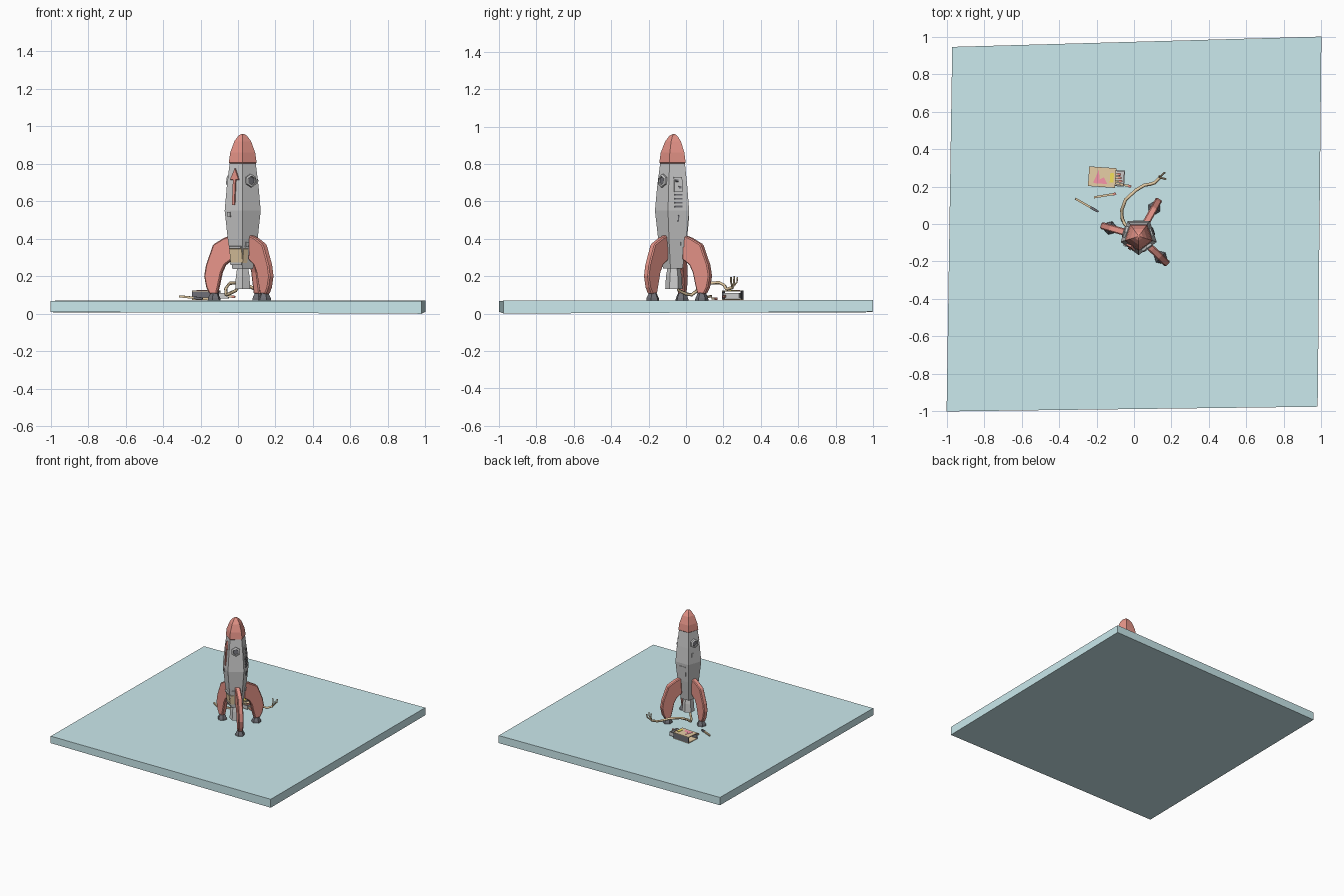
import bpy, bmesh, math
from mathutils import Matrix, Vector

if "Cube" in bpy.data.objects:
    bpy.data.objects.remove(bpy.data.objects["Cube"])

CX, CY = 0.025, -0.065
BODY = [(0.058, 0.24), (0.084, 0.40), (0.101, 0.55), (0.089, 0.68), (0.073, 0.805)]


def mat(name, r, g, b):
    m = bpy.data.materials.new(name)
    m.diffuse_color = (r, g, b, 1)
    m.use_nodes = True
    m.node_tree.nodes["Principled BSDF"].inputs["Base Color"].default_value = m.diffuse_color
    return m


RED = mat("red", 0.80, 0.30, 0.25)
BLUE = mat("pale_blue", 0.60, 0.82, 0.85)
TAN = mat("tan", 0.80, 0.62, 0.38)
DARK = mat("dark", 0.16, 0.16, 0.18)
PINK = mat("pink", 0.95, 0.30, 0.40)
YELLOW = mat("yellow", 0.90, 0.75, 0.10)
PALE = mat("pale", 0.80, 0.80, 0.80)


def make(name, verts, faces, material=None, matrix=None):
    me = bpy.data.meshes.new(name)
    me.from_pydata(verts, [], faces)
    bm = bmesh.new()
    bm.from_mesh(me)
    bmesh.ops.recalc_face_normals(bm, faces=bm.faces)
    bm.to_mesh(me)
    bm.free()
    ob = bpy.data.objects.new(name, me)
    bpy.context.collection.objects.link(ob)
    if matrix:
        ob.matrix_world = matrix
    if material:
        me.materials.append(material)
    return ob


def lathe(name, profile, n, material=None, matrix=None, phase=-90):
    """Faceted closed solid of revolution from (radius, height) rings."""
    verts, faces = [], []
    for r, z in profile:
        for k in range(n):
            a = math.radians(phase + 360 * k / n)
            verts.append((r * math.cos(a), r * math.sin(a), z))
    for i in range(len(profile) - 1):
        for k in range(n):
            k2 = (k + 1) % n
            faces.append((i * n + k, i * n + k2, i * n + n + k2, i * n + n + k))
    faces += [tuple(range(n)), tuple(range(len(verts) - n, len(verts)))]
    return make(name, verts, faces, material, matrix)


def prism(name, outline, depth, material=None, matrix=None, base=0.0):
    """Extrude a 2D outline along local z."""
    n = len(outline)
    verts = [(x, y, z) for z in (base, base + depth) for x, y in outline]
    faces = [tuple(range(n)), tuple(range(n, 2 * n))]
    faces += [(k, (k + 1) % n, n + (k + 1) % n, n + k) for k in range(n)]
    return make(name, verts, faces, material, matrix)


def rect(w, h, x=0, y=0):
    return [(x - w / 2, y - h / 2), (x + w / 2, y - h / 2), (x + w / 2, y + h / 2), (x - w / 2, y + h / 2)]


def tube(name, pts, r, sides, material):
    """Curve tube turned into a low-poly mesh look."""
    cu = bpy.data.curves.new(name, 'CURVE')
    cu.dimensions = '3D'
    cu.bevel_depth = r
    cu.bevel_resolution = max(0, sides // 2 - 2)
    cu.use_fill_caps = True
    sp = cu.splines.new('POLY')
    sp.points.add(len(pts) - 1)
    for p, q in zip(sp.points, pts):
        p.co = (*q, 1)
    cu.materials.append(material)
    ob = bpy.data.objects.new(name, cu)
    bpy.context.collection.objects.link(ob)
    return ob


def on_face(angle, z, u=0.0):
    """Frame on a hull face: x sideways, y up the slope, z outward."""
    a = math.radians(angle)
    for (r0, z0), (r1, z1) in zip(BODY, BODY[1:]):
        if z <= z1:
            break
    r = (r0 + (r1 - r0) * (z - z0) / (z1 - z0)) * math.cos(math.pi / 5)
    slope = (r1 - r0) * math.cos(math.pi / 5) / (z1 - z0)
    rad = Vector((math.cos(a), math.sin(a), 0))
    x = Vector((-math.sin(a), math.cos(a), 0))
    y = (rad * slope + Vector((0, 0, 1))).normalized()
    n = x.cross(y)
    p = Vector((CX, CY, z)) + rad * r + x * u
    m = Matrix((x, y, n)).transposed().to_4x4()
    m.translation = p
    return m


AXIS = Matrix.Translation((CX, CY, 0))

# slightly uneven floor slab
prism_pts = [(-1, -1), (0.98, -0.975), (1, 1), (-0.97, 0.945)]
lows, highs = [0.010, 0.0, 0.010, 0.006], [0.067, 0.069, 0.072, 0.070]
slab = [(x, y, z) for (x, y), z in zip(prism_pts, lows)] + [(x, y, z) for (x, y), z in zip(prism_pts, highs)]
make("floor_slab", slab, [(0, 1, 2, 3), (4, 5, 6, 7)] + [(k, (k + 1) % 4, 4 + (k + 1) % 4, 4 + k) for k in range(4)], BLUE)

# five-sided hull, nose and nozzle
lathe("hull", BODY, 5, None, AXIS)
lathe("nose_cone", [(0.07, 0.80), (0.078, 0.807), (0.07, 0.86), (0.047, 0.92), (0.024, 0.95), (0.006, 0.96)], 5, RED, AXIS)
lathe("nozzle", [(0.03, 0.145), (0.046, 0.132), (0.042, 0.20), (0.034, 0.245)], 6, None, AXIS)

# three fins with dark feet
FIN = [(0.06, 0.42), (0.10, 0.405), (0.16, 0.37), (0.20, 0.26), (0.21, 0.20), (0.198, 0.14), (0.18, 0.105),
       (0.14, 0.105), (0.127, 0.16), (0.114, 0.22), (0.095, 0.26), (0.055, 0.29)]
for i, (ang, s) in enumerate([(164, 1.0), (61, 1.08), (-44, 1.03)], 1):
    m = AXIS @ Matrix.Rotation(math.radians(ang), 4, 'Z')
    fin = prism(f"fin_{i}", [(r * s, z) for r, z in FIN], 0.038, RED,
                m @ Matrix.Rotation(math.pi / 2, 4, 'X'), -0.019)
    bev = fin.modifiers.new("edge", 'BEVEL')
    bev.width, bev.segments = 0.006, 1
    lathe(f"foot_{i}", [(0.036, 0.07), (0.034, 0.083), (0.020, 0.112)], 6, DARK,
          m @ Matrix.Translation((0.158 * s, 0, 0)))

# portholes
for i, ang in enumerate((-54, 162), 1):
    m = on_face(ang, 0.71)
    lathe(f"porthole_rim_{i}", [(0.035, -0.01), (0.036, 0.012), (0.024, 0.016), (0.022, 0.006)], 6, None, m)
    lathe(f"porthole_glass_{i}", [(0.022, 0.0), (0.021, 0.009)], 6, DARK, m)

# arrow, tan repair band and straps on the front-left side
prism("arrow", [(-0.008, -0.10), (0.008, -0.10), (0.008, 0.035), (0.028, 0.035), (0, 0.095), (-0.028, 0.035), (-0.008, 0.035)],
      0.016, RED, on_face(234, 0.68), -0.008)
prism("tan_band", rect(0.08, 0.075), 0.008, TAN, on_face(234, 0.31), -0.003)
prism("tan_band_side", rect(0.03, 0.075), 0.008, TAN, on_face(-54, 0.31, -0.026), -0.003)
for i, z in enumerate((0.268, 0.355), 1):
    prism(f"strap_{i}", rect(0.075, 0.012), 0.014, None, on_face(234, z), -0.003)

# gauge panel, vents and small plates on the right side
prism("gauge_panel", rect(0.045, 0.08), 0.012, PALE, on_face(18, 0.69), -0.004)
for i, (u, z) in enumerate([(-0.008, 0.71), (0.008, 0.675)], 1):
    prism(f"gauge_knob_{i}", rect(0.013, 0.013), 0.014, DARK, on_face(18, z, u))
for i in range(4):
    prism(f"vent_{i + 1}", rect(0.042, 0.009), 0.008, DARK, on_face(18, 0.635 - 0.021 * i), -0.002)
prism("small_handle", rect(0.006, 0.035), 0.008, DARK, on_face(18, 0.51), -0.002)
for i, (ang, z, u) in enumerate([(18, 0.37, 0.025), (-54, 0.37, -0.02), (162, 0.62, -0.02), (234, 0.53, -0.03)], 1):
    prism(f"plate_{i}", rect(0.018, 0.028), 0.010, None, on_face(ang, z, u), -0.003)

# back hatch
prism("back_hatch", rect(0.06, 0.11), 0.006, None, on_face(90, 0.47), -0.003)

# fuse with frayed end
tube("fuse", [(0.015, -0.06, 0.17), (-0.01, -0.04, 0.125), (-0.05, 0.0, 0.105), (-0.063, 0.03, 0.10), (-0.065, 0.075, 0.135),
              (-0.045, 0.13, 0.163), (0.01, 0.18, 0.165), (0.055, 0.207, 0.15), (0.085, 0.212, 0.135),
              (0.11, 0.22, 0.13), (0.14, 0.25, 0.14)], 0.009, 4, TAN)
for i, tip in enumerate([(0.165, 0.275, 0.195), (0.17, 0.24, 0.195), (0.135, 0.258, 0.20)], 1):
    mid = (0.145 + (tip[0] - 0.145) * 0.8, 0.25 + (tip[1] - 0.25) * 0.9, 0.168)
    tube(f"fuse_fray_{i}", [(0.137, 0.248, 0.138), mid, tip], 0.005, 4, TAN)

# matchbox: open sleeve, sliding tray and label patches
BOX = Matrix.Translation((-0.17, 0.25, 0.074)) @ Matrix.Rotation(math.radians(-4), 4, 'Z')
for nm, w, y, z, d in [("top", 0.104, 0, 0.044, 0.006), ("bottom", 0.104, 0, 0, 0.005),
                       ("side_a", 0.005, -0.05, 0.004, 0.042), ("side_b", 0.005, 0.05, 0.004, 0.042)]:
    prism(f"box_sleeve_{nm}", rect(0.145, w, 0, y), d, DARK if "side" in nm else TAN, BOX, z)
for nm, w, h, x, y, d in [("floor", 0.14, 0.085, 0.05, 0, 0.006), ("end", 0.006, 0.085, 0.117, 0, 0.03),
                          ("side_a", 0.14, 0.006, 0.05, -0.04, 0.03), ("side_b", 0.14, 0.006, 0.05, 0.04, 0.03)]:
    prism(f"box_tray_{nm}", rect(w, h, x, y), d, None, BOX, 0.007)
prism("label_triangle_a", [(-0.05, -0.035), (0.03, -0.035), (0.01, 0.0)], 0.002, PINK, BOX, 0.05)
prism("label_triangle_b", [(-0.045, -0.03), (-0.01, -0.03), (-0.02, 0.038)], 0.002, PINK, BOX, 0.0505)
prism("label_patch", rect(0.02, 0.05, 0.052, 0.0), 0.002, YELLOW, BOX, 0.05)


# matches: square stick with a head
def match(name, a, b, head):
    a, b = Vector(a), Vector(b)
    m = Matrix.Translation(a) @ (b - a).to_track_quat('Z', 'Y').to_matrix().to_4x4()
    length = (b - a).length
    burnt = 0.05 if head == DARK else 0.018
    lathe(name + "_stick", [(0.008, 0), (0.008, length - burnt)], 4, TAN, m, 45)
    lathe(name + "_head", [(0.009, length - burnt), (0.010, length - burnt / 2), (0.006, length)], 4, head, m, 45)


match("loose_match", (-0.214, 0.142, 0.08), (-0.095, 0.162, 0.08), RED)
match("burnt_match", (-0.312, 0.135, 0.093), (-0.190, 0.065, 0.081), DARK)
match("leaning_match", (-0.13, 0.225, 0.10), (-0.015, 0.20, 0.09), RED)
for i in range(3):
    match(f"tray_match_{i + 1}", (-0.17, 0.232 + 0.018 * i, 0.098), (-0.062 - 0.004 * i, 0.228 + 0.018 * i, 0.10), RED)
